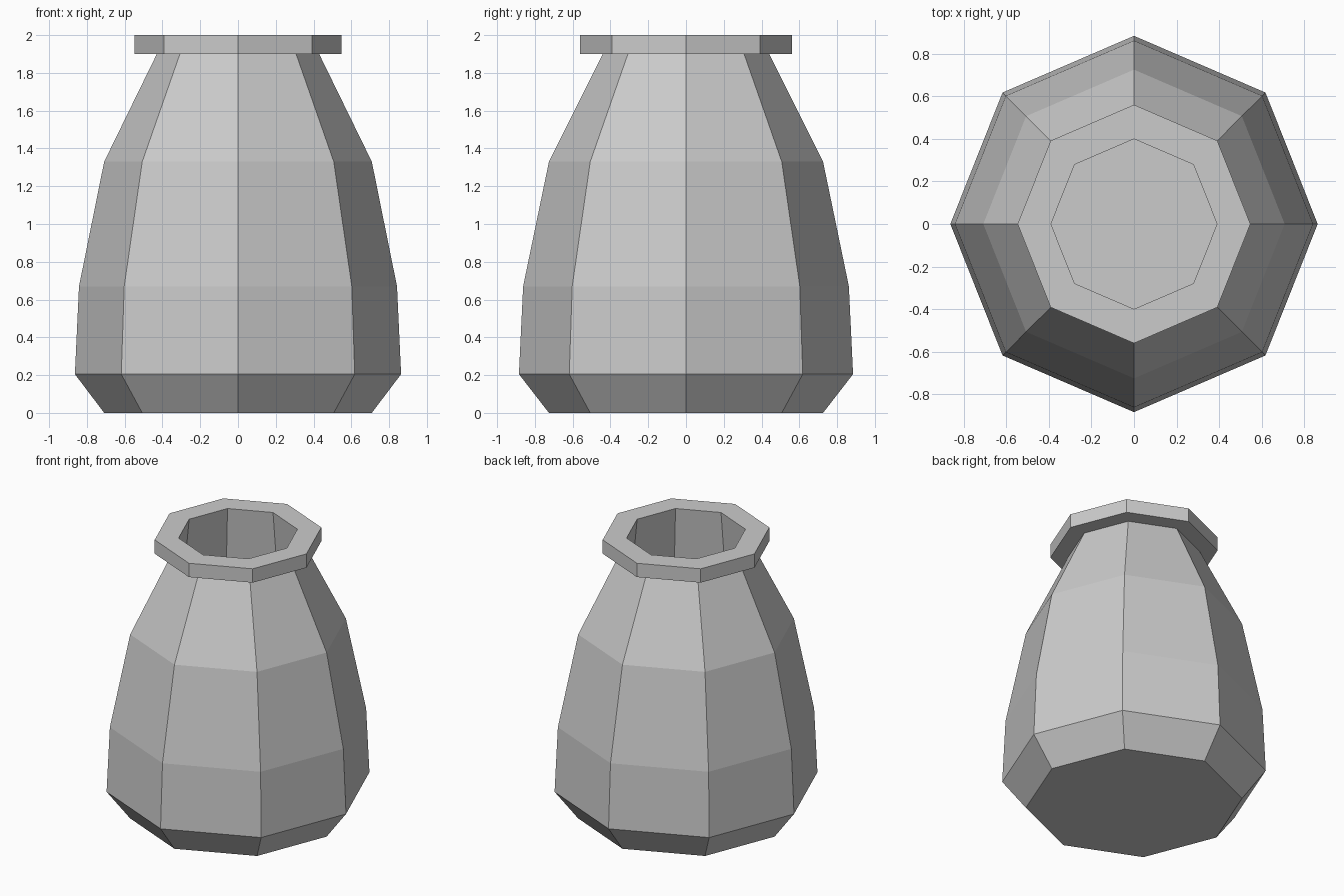
import bpy, bmesh
from math import cos, sin, pi

if "Cube" in bpy.data.objects:
    bpy.data.objects.remove(bpy.data.objects["Cube"])

SIDES = 8
# profile (radius, height): outside from base up, over the rim, then down the inside
PROFILE = [(0.717, 0), (0.874, 0.205), (0.852, 0.67), (0.717, 1.33), (0.435, 1.9),
           (0.554, 1.9), (0.554, 2.0), (0.395, 2.0), (0.59, 0.14)]

bm = bmesh.new()


def ring(r, z):
    verts = []
    for i in range(SIDES):
        a = 2 * pi * i / SIDES
        # the octagon is slightly longer along y
        k = 1 if i % 2 else 1 + 0.012 * (sin(a) ** 2 - cos(a) ** 2)
        verts.append(bm.verts.new((r * k * cos(a), r * k * sin(a), z)))
    return verts


# walls, rim and hollow interior
rings = [ring(r, z) for r, z in PROFILE]
for low, high in zip(rings, rings[1:]):
    for i in range(SIDES):
        j = (i + 1) % SIDES
        bm.faces.new((low[i], low[j], high[j], high[i]))

# underside and inner floor
bm.faces.new(rings[0][::-1])
bm.faces.new(rings[-1])
bmesh.ops.recalc_face_normals(bm, faces=bm.faces)

mesh = bpy.data.meshes.new("vase")
bm.to_mesh(mesh)
bm.free()
vase = bpy.data.objects.new("vase", mesh)
bpy.context.collection.objects.link(vase)
